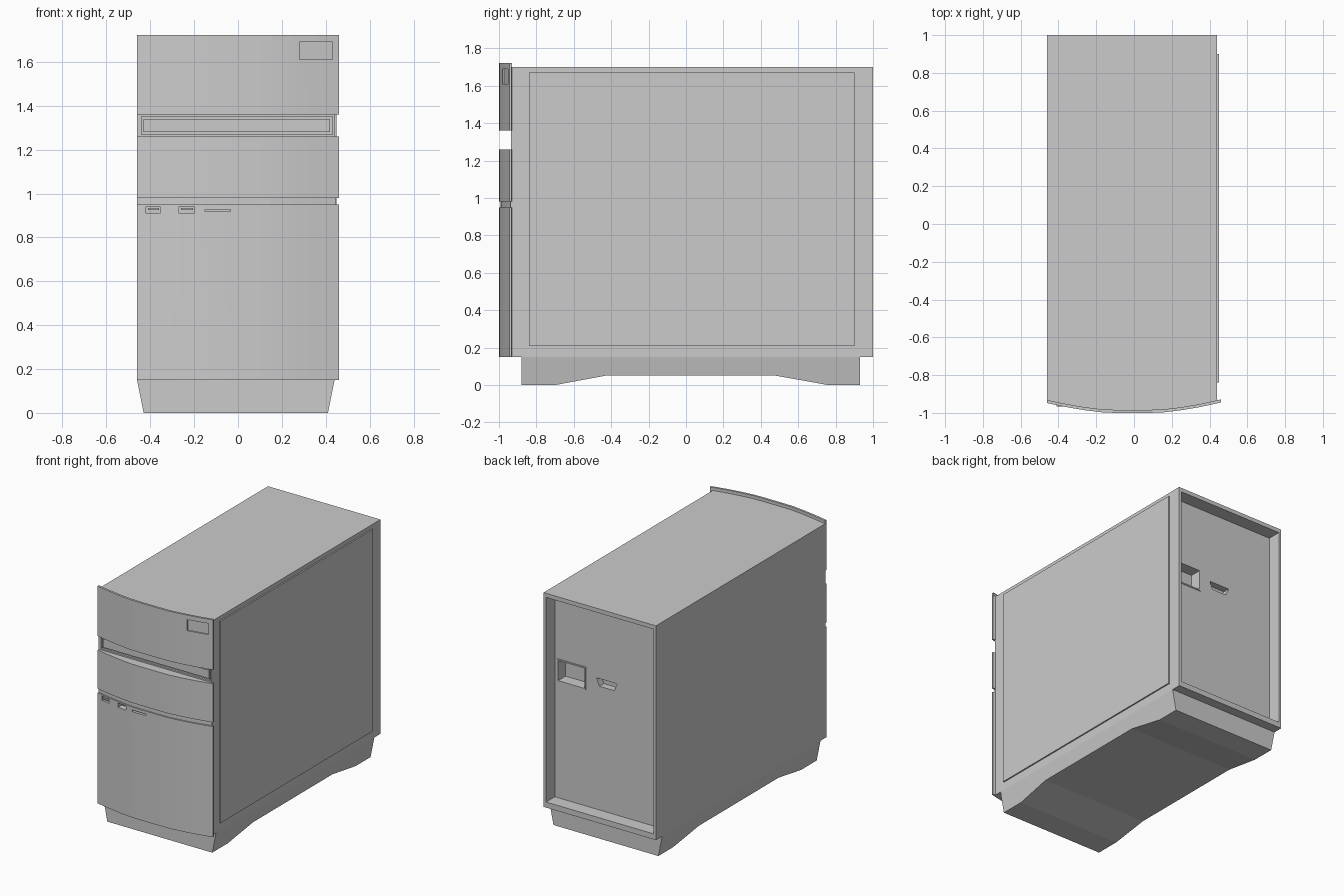
import bpy, bmesh

if "Cube" in bpy.data.objects:
    bpy.data.objects.remove(bpy.data.objects["Cube"])

# Front bezel outline seen from above (x, y)
CURVE = [(-0.46, -0.948), (-0.36, -0.969), (-0.26, -0.986), (-0.16, -0.998), (-0.09, -1.0),
         (0.07, -1.0), (0.15, -0.998), (0.25, -0.986), (0.35, -0.969), (0.46, -0.945)]


def mesh_object(name, bm):
    bmesh.ops.recalc_face_normals(bm, faces=bm.faces)
    me = bpy.data.meshes.new(name)
    bm.to_mesh(me)
    bm.free()
    ob = bpy.data.objects.new(name, me)
    bpy.context.collection.objects.link(ob)
    return ob


def prism(name, pts, vec):
    """Extrude a closed 3D outline along vec."""
    bm = bmesh.new()
    face = bm.faces.new([bm.verts.new(p) for p in pts])
    new = bmesh.ops.extrude_face_region(bm, geom=[face])["geom"]
    bmesh.ops.translate(bm, vec=vec, verts=[v for v in new if isinstance(v, bmesh.types.BMVert)])
    return mesh_object(name, bm)


def box(name, x0, x1, y0, y1, z0, z1):
    return prism(name, [(x0, y0, z0), (x1, y0, z0), (x1, y1, z0), (x0, y1, z0)], (0, 0, z1 - z0))


def cut(target, *cutters):
    for c in cutters:
        m = target.modifiers.new("cut", "BOOLEAN")
        m.operation, m.solver, m.object = "DIFFERENCE", "EXACT", c
        bpy.context.view_layer.objects.active = target
        bpy.ops.object.modifier_apply(modifier=m.name)
        bpy.data.objects.remove(c, do_unlink=True)


def smooth(ob):
    bpy.ops.object.select_all(action="DESELECT")
    ob.select_set(True)
    bpy.context.view_layer.objects.active = ob
    bpy.ops.object.shade_smooth_by_angle(angle=0.5)


def bezel(name, z0, z1, x_back=0.44, shift=0.0, x_scale=1.0):
    """Curved front slab with a return edge at the right."""
    front = [(x * x_scale, y + shift, z0) for x, y in CURVE]
    back = [(0.46 * x_scale, -0.934, z0), (x_back, -0.93, z0), (-0.46 * x_scale, -0.93, z0)]
    return prism(name, front + back, (0, 0, z1 - z0))


# Case body with the open frame at the back
body = box("case_body", -0.46, 0.44, -0.935, 1.0, 0.15, 1.70)
cut(body, box("rear_cutter", -0.44, 0.42, 0.90, 1.1, 0.19, 1.67))

# Rear handle pocket and wide-topped connector socket
cut(body, box("pocket_cutter", 0.18, 0.39, 0.82, 0.95, 1.04, 1.185))
cut(body, prism("socket_cutter", [(0.087, 0.85, 1.14), (-0.08, 0.85, 1.14),
                                  (-0.055, 0.85, 1.085), (0.062, 0.85, 1.085)], (0, 0.1, 0)))
rim = box("rear_pocket_rim", 0.17, 0.40, 0.895, 0.905, 1.03, 1.195)
cut(rim, box("rim_cutter", 0.18, 0.39, 0.8, 1.0, 1.04, 1.185))

# Drive bay recess with its tray front
cut(body, box("bay_cutter", -0.44, 0.43, -1.0, -0.92, 1.27, 1.35))
box("drive_tray", -0.43, 0.42, -0.93, -0.915, 1.28, 1.34)

# Removable side panel
box("side_panel", 0.43, 0.45, -0.84, 0.90, 0.21, 1.67)

# Upper bezel with a shallow badge recess and a thin lip above the case
upper = bezel("upper_bezel", 1.36, 1.70)
lip = [(x, y, 1.70) for x, y in CURVE] + [(x, y + 0.016, 1.70) for x, y in reversed(CURVE)]
prism("upper_bezel_lip", lip, (0, 0, 0.022))
plate = [(0.28, -1.0, 1.61), (0.43, -1.0, 1.61), (0.43, -0.943, 1.61), (0.28, -0.973, 1.61)]
cut(upper, prism("badge_cutter", plate, (0, 0, 0.08)))

# Middle and lower bezels with the seam strip between them
middle = bezel("middle_bezel", 0.98, 1.26)
lower = bezel("lower_bezel", 0.15, 0.95)
bezel("seam_strip", 0.95, 0.98, 0.43, 0.008, 0.97)

# Front ports and slit
for i, (x0, x1) in enumerate([(-0.42, -0.355), (-0.27, -0.20)]):
    cut(lower, box("port_cutter", x0, x1, -1.05, -0.945, 0.91, 0.94))
    box("port_tongue_%d" % (i + 1), x0 + 0.01, x1 - 0.005, -0.965, -0.94, 0.925, 0.935)
cut(lower, box("slit_cutter", -0.15, -0.035, -1.05, -0.975, 0.917, 0.928))

for ob in (upper, middle, lower):
    smooth(ob)

# Tapered base with an arched underside
side = [(-0.88, 0.15), (-0.88, 0.0), (-0.70, 0.0), (-0.43, 0.05),
        (0.48, 0.05), (0.76, 0.0), (0.93, 0.0), (0.93, 0.15)]
base = prism("base_stand", [(-0.46, y, z) for y, z in side], (0.90, 0, 0))
for v in base.data.vertices:
    inset = 0.03 * (1 - v.co.z / 0.15)
    v.co.x += inset if v.co.x < 0 else -inset
